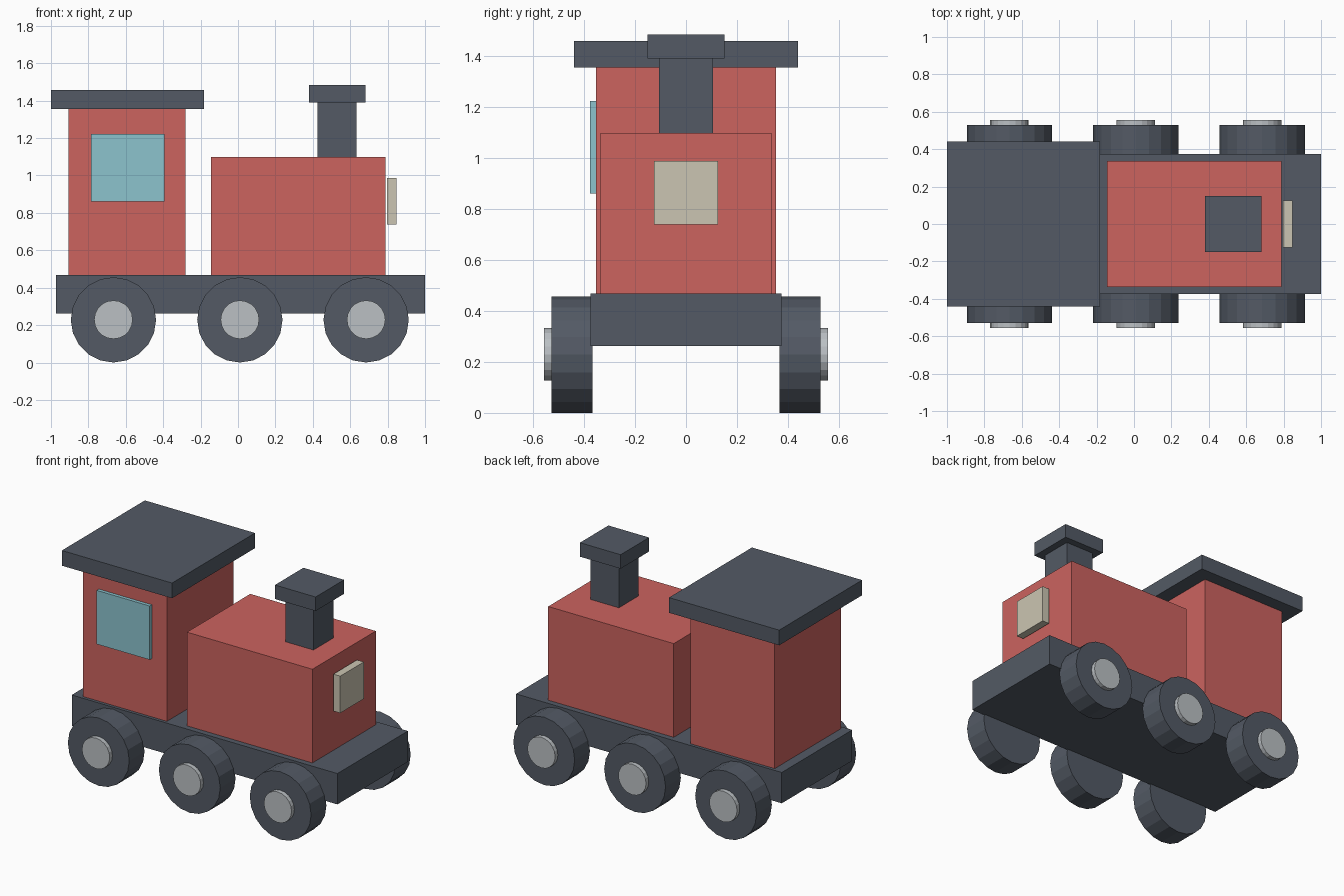
import bpy
import math

if "Cube" in bpy.data.objects:
    bpy.data.objects.remove(bpy.data.objects["Cube"])


def material(name, rgb):
    """Flat colour given as 0-255 display values, stored as linear."""
    m = bpy.data.materials.new(name)
    lin = [((c / 255 + 0.055) / 1.055) ** 2.4 for c in rgb]
    m.diffuse_color = (*lin, 1)
    m.use_nodes = True
    m.node_tree.nodes["Principled BSDF"].inputs["Base Color"].default_value = m.diffuse_color
    return m


red = material("red_paint", (204, 99, 95))
dark = material("dark_slate", (83, 90, 101))
silver = material("silver", (187, 192, 196))
glass = material("window_blue", (140, 195, 206))
cream = material("lamp_cream", (203, 197, 178))


def box(name, x, y, z, mat):
    """Box from (min, max) ranges on each axis."""
    bpy.ops.mesh.primitive_cube_add(size=1)
    o = bpy.context.object
    o.name = name
    for v in o.data.vertices:
        v.co = [r[0] if c < 0 else r[1] for c, r in zip(v.co, (x, y, z))]
    o.data.materials.append(mat)
    return o


def disc(name, x, z, radius, y0, y1, sides, mat):
    """Cylinder lying along the y axis."""
    bpy.ops.mesh.primitive_cylinder_add(
        vertices=sides, radius=radius, depth=abs(y1 - y0),
        location=(x, (y0 + y1) / 2, z), rotation=(math.pi / 2, 0, 0))
    o = bpy.context.object
    o.name = name
    o.data.materials.append(mat)
    return o


# Chassis and body
box("chassis", (-0.973, 1.0), (-0.374, 0.374), (0.262, 0.469), dark)
box("boiler", (-0.144, 0.788), (-0.336, 0.336), (0.469, 1.098), red)
box("cab", (-0.906, -0.281), (-0.353, 0.353), (0.469, 1.355), red)
box("cab_roof", (-1.0, -0.182), (-0.44, 0.44), (1.355, 1.457), dark)

# Chimney
box("chimney", (0.425, 0.634), (-0.105, 0.105), (1.098, 1.39), dark)
box("chimney_cap", (0.38, 0.682), (-0.151, 0.151), (1.39, 1.484), dark)

# Side window and front lamp
box("cab_window", (-0.786, -0.393), (-0.376, -0.35), (0.861, 1.222), glass)
box("front_lamp", (0.796, 0.847), (-0.125, 0.125), (0.739, 0.987), cream)

# Three pairs of wheels with outer hubs
for i, x in enumerate((-0.666, 0.01, 0.685), 1):
    for side, s in (("front", -1), ("back", 1)):
        disc(f"wheel_{side}_{i}", x, 0.228, 0.228, s * 0.366, s * 0.528, 20, dark)
        disc(f"hub_{side}_{i}", x, 0.229, 0.103, s * 0.52, s * 0.557, 20, silver)
